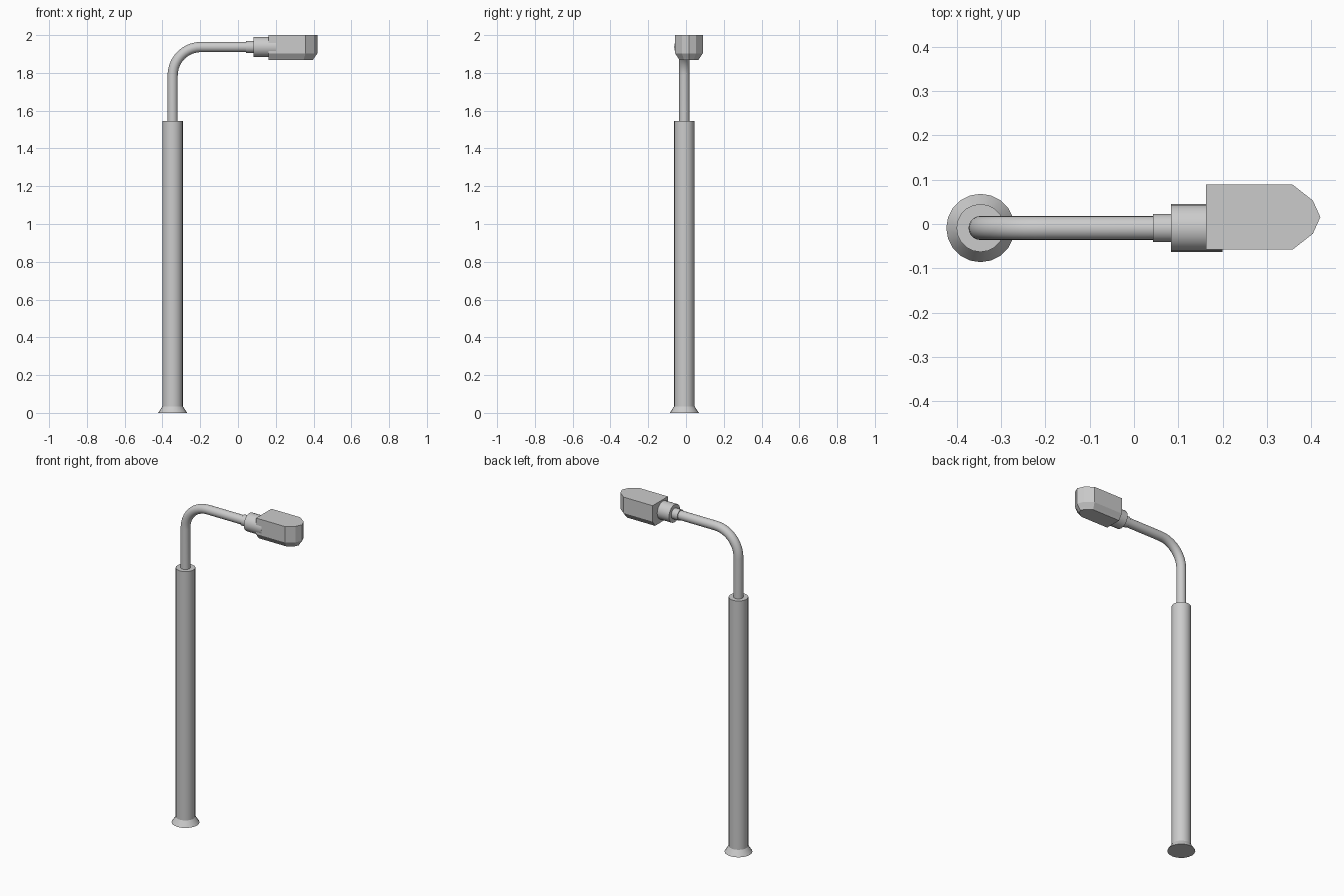
import bpy, bmesh, math
from mathutils import Vector

if "Cube" in bpy.data.objects:
    bpy.data.objects.remove(bpy.data.objects["Cube"])

Y = -0.009          # depth of the pole and arm axis
PX = -0.346         # pole axis in x
ARM_Z = 1.937       # height of the horizontal arm


def loft(name, rings, smooth=True):
    """Skin a list of equal-length point rings and cap both ends."""
    bm = bmesh.new()
    loops = [[bm.verts.new(p) for p in ring] for ring in rings]
    n = len(loops[0])
    for a, b in zip(loops, loops[1:]):
        for i in range(n):
            j = (i + 1) % n
            bm.faces.new((a[i], a[j], b[j], b[i]))
    bm.faces.new(loops[0][::-1])
    bm.faces.new(loops[-1])
    bmesh.ops.recalc_face_normals(bm, faces=bm.faces)
    me = bpy.data.meshes.new(name)
    bm.to_mesh(me)
    bm.free()
    ob = bpy.data.objects.new(name, me)
    bpy.context.collection.objects.link(ob)
    if smooth:
        bpy.ops.object.select_all(action='DESELECT')
        ob.select_set(True)
        bpy.context.view_layer.objects.active = ob
        bpy.ops.object.shade_smooth_by_angle(angle=math.radians(30))
    return ob


def ring(x, z, r, tilt, n=20):
    """Circle in the arm's plane; tilt 0 faces up, 90 degrees faces +x."""
    u = Vector((math.cos(tilt), 0, -math.sin(tilt)))
    v = Vector((0, 1, 0))
    return [Vector((x, Y, z)) + r * (math.cos(a) * u + math.sin(a) * v)
            for a in (2 * math.pi * i / n for i in range(n))]


# Flared foot and main pole
loft("base_flange", [ring(PX, 0, 0.077, 0), ring(PX, 0.035, 0.054, 0)])
loft("pole", [ring(PX, 0.03, 0.054, 0), ring(PX, 1.545, 0.054, 0)])

# Bent arm: riser, quarter bend, horizontal run
R = 0.15
path = [(PX, 1.53, 0)]
for i in range(11):
    t = math.pi / 2 * i / 10
    path.append((PX + R - R * math.cos(t), ARM_Z - R + R * math.sin(t), t))
path.append((0.06, ARM_Z, math.pi / 2))
loft("arm_pipe", [ring(x, z, 0.027, t) for x, z, t in path])

# Stepped collars joining arm and lamp
for name, x0, x1, r in (("small_collar", 0.043, 0.09, 0.032),
                        ("large_collar", 0.083, 0.20, 0.054)):
    loft(name, [ring(x, ARM_Z, r, math.pi / 2) for x in (x0, x1)])


# Lamp head: blunt-nosed box with chamfered underside
def head_ring(z, inset):
    cy, w = 0.0155, 0.0735 - inset
    half = [(0.162, w), (0.357 - inset * 0.4, w),
            (0.403 - inset * 0.8, w * 0.51)]
    pts = half + [(0.42 - inset, 0)] + [(x, -y) for x, y in half[::-1]]
    return [(x, cy + y, z) for x, y in pts]


loft("lamp_head", [head_ring(2.0, 0), head_ring(1.903, 0),
                   head_ring(1.88, 0.016), head_ring(1.869, 0.023)],
     smooth=False)
